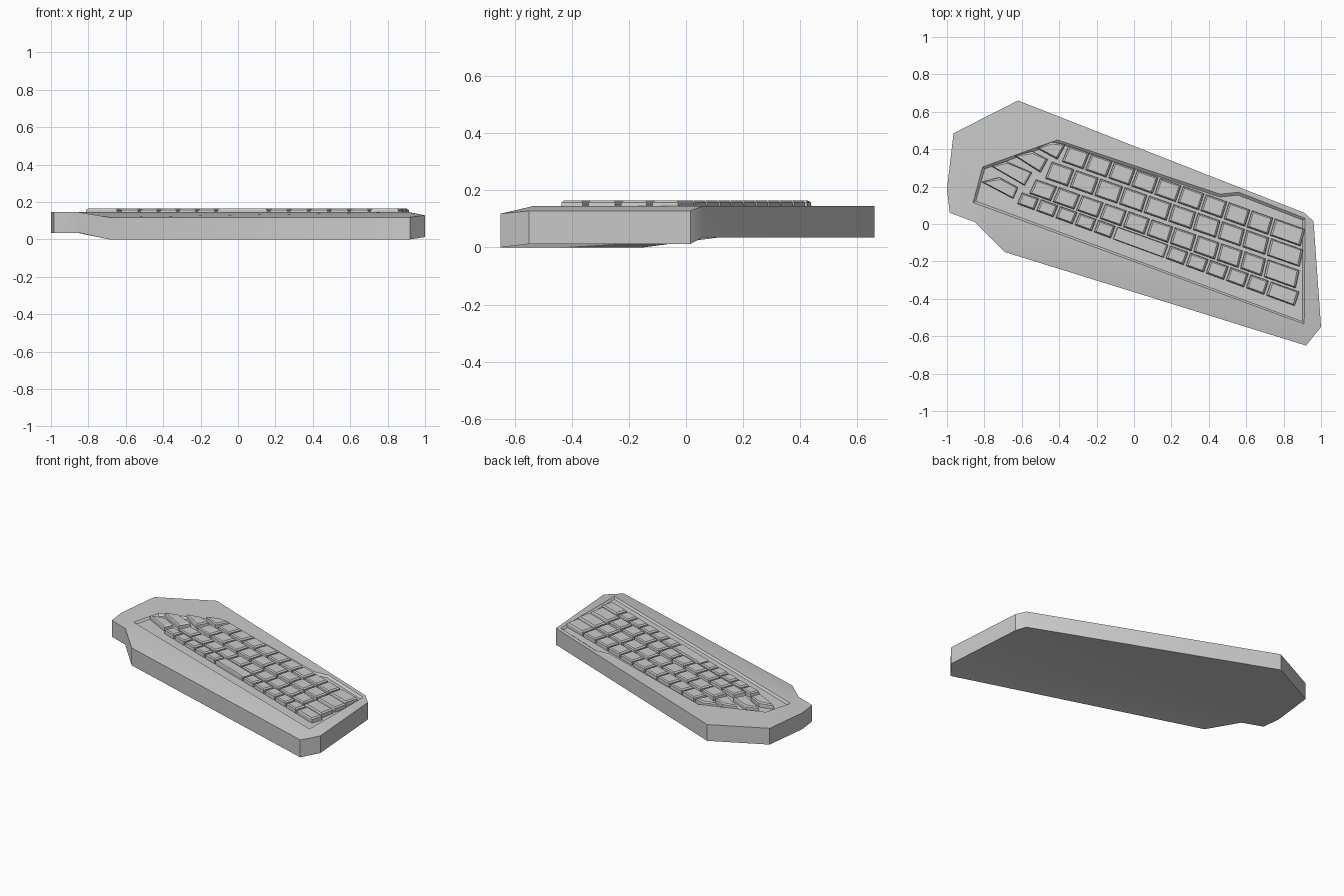
import bpy, bmesh
from mathutils import Vector

if "Cube" in bpy.data.objects:
    bpy.data.objects.remove(bpy.data.objects["Cube"])

TOP, LOW, FLOOR, KEY_TOP = 0.145, 0.035, 0.133, 0.164


def finish(bm, name, smooth=False):
    bmesh.ops.recalc_face_normals(bm, faces=bm.faces[:])
    me = bpy.data.meshes.new(name)
    bm.to_mesh(me)
    bm.free()
    ob = bpy.data.objects.new(name, me)
    bpy.context.collection.objects.link(ob)
    if smooth:
        bpy.ops.object.select_all(action='DESELECT')
        ob.select_set(True)
        bpy.context.view_layer.objects.active = ob
        bpy.ops.object.shade_smooth_by_angle(angle=0.5)
    return ob


# Case: outer outline (x, y, top z, bottom z, matching tray corner)
outer = [(-.62, .66, TOP, LOW, 0), (-.965, .485, TOP, LOW, 1),
         (-1, .185, TOP, LOW, 2), (-.985, .06, TOP, LOW, 2),
         (-.85, .01, TOP, LOW, 2), (-.69, -.15, .118, 0, 2),
         (.92, -.65, .118, 0, 3), (1, -.55, .128, .012, 3),
         (.96, .015, .128, .012, 4), (.91, .06, TOP, LOW, 4)]
# Outline of the sunken key tray
tray = [(-.41, .45), (-.81, .305), (-.86, .115), (.91, -.535),
        (.915, .03), (.56, .17), (.46, .16)]

bm = bmesh.new()
n, m = len(outer), len(tray)
rims = []
for level, z_in in ((2, TOP), (3, LOW)):
    out = [bm.verts.new((p[0], p[1], p[level])) for p in outer]
    inn = [bm.verts.new((x, y, z_in)) for x, y in tray]
    for i in range(n):
        j = (i + 1) % n
        a, b = outer[i][4], outer[j][4] + (m if j == 0 else 0)
        bm.faces.new([out[i], out[j]] + [inn[k % m] for k in range(b, a - 1, -1)])
    rims.append((out, inn))
for i in range(n):
    j = (i + 1) % n
    bm.faces.new([rims[0][0][i], rims[0][0][j], rims[1][0][j], rims[1][0][i]])
floor = bm.faces.new(rims[0][1])
bm.faces.new(rims[1][1])
bmesh.ops.recalc_face_normals(bm, faces=bm.faces[:])
bmesh.ops.inset_region(bm, faces=[floor], thickness=.016)
for v in floor.verts:
    v.co.z = FLOOR
finish(bm, "case", True)


def key(bm, corners):
    """Keycap: straight sides with a small chamfer round the top."""
    mid = sum(corners, Vector((0, 0))) / len(corners)
    rings = []
    for z, inset in ((FLOOR - .002, 0), (.157, .002), (KEY_TOP, .013)):
        ring = []
        for c in corners:
            d = mid - c
            ring.append(bm.verts.new((*(c + d.normalized() * inset), z)))
        rings.append(ring)
    k = len(corners)
    for lo, hi in zip(rings, rings[1:]):
        for i in range(k):
            j = (i + 1) % k
            bm.faces.new([lo[i], lo[j], hi[j], hi[i]])
    bm.faces.new(rings[-1])
    bm.faces.new(rings[0])


# Key rows: upper left, upper right, lower left, lower right, key widths
rows = [((-.355, .42), (.92, -.03), (-.39, .335), (.895, -.12), [1] * 9 + [1.4]),
        ((-.445, .335), (.91, -.14), (-.48, .245), (.89, -.23), [1] * 9 + [1.4]),
        ((-.53, .24), (.89, -.25), (-.565, .165), (.87, -.345), [1] * 10 + [1.45]),
        ((-.605, .17), (.89, -.365), (-.63, .11), (.865, -.44),
         [1] * 5 + [2.75] + [1.05] * 5 + [1.6])]
# Pointed end key of each row
ends = [[(-.52, .405), (-.44, .44), (-.365, .425), (-.41, .345)],
        [(-.64, .365), (-.545, .39), (-.46, .345), (-.5, .275)],
        [(-.765, .31), (-.685, .335), (-.545, .275), (-.585, .205)],
        [(-.815, .225), (-.72, .25), (-.62, .195), (-.645, .135)]]

for r, (row, end) in enumerate(zip(rows, ends)):
    ul, ur, ll, lr = (Vector(p) for p in row[:4])
    widths = row[4]
    total, at, gap = sum(widths), 0, .004
    bm = bmesh.new()
    key(bm, [Vector(p) for p in end])
    for w in widths:
        s, e = at / total + gap, (at + w) / total - gap
        key(bm, [ul.lerp(ur, s), ul.lerp(ur, e), ll.lerp(lr, e), ll.lerp(lr, s)])
        at += w
    finish(bm, f"key_row_{r + 1}")
